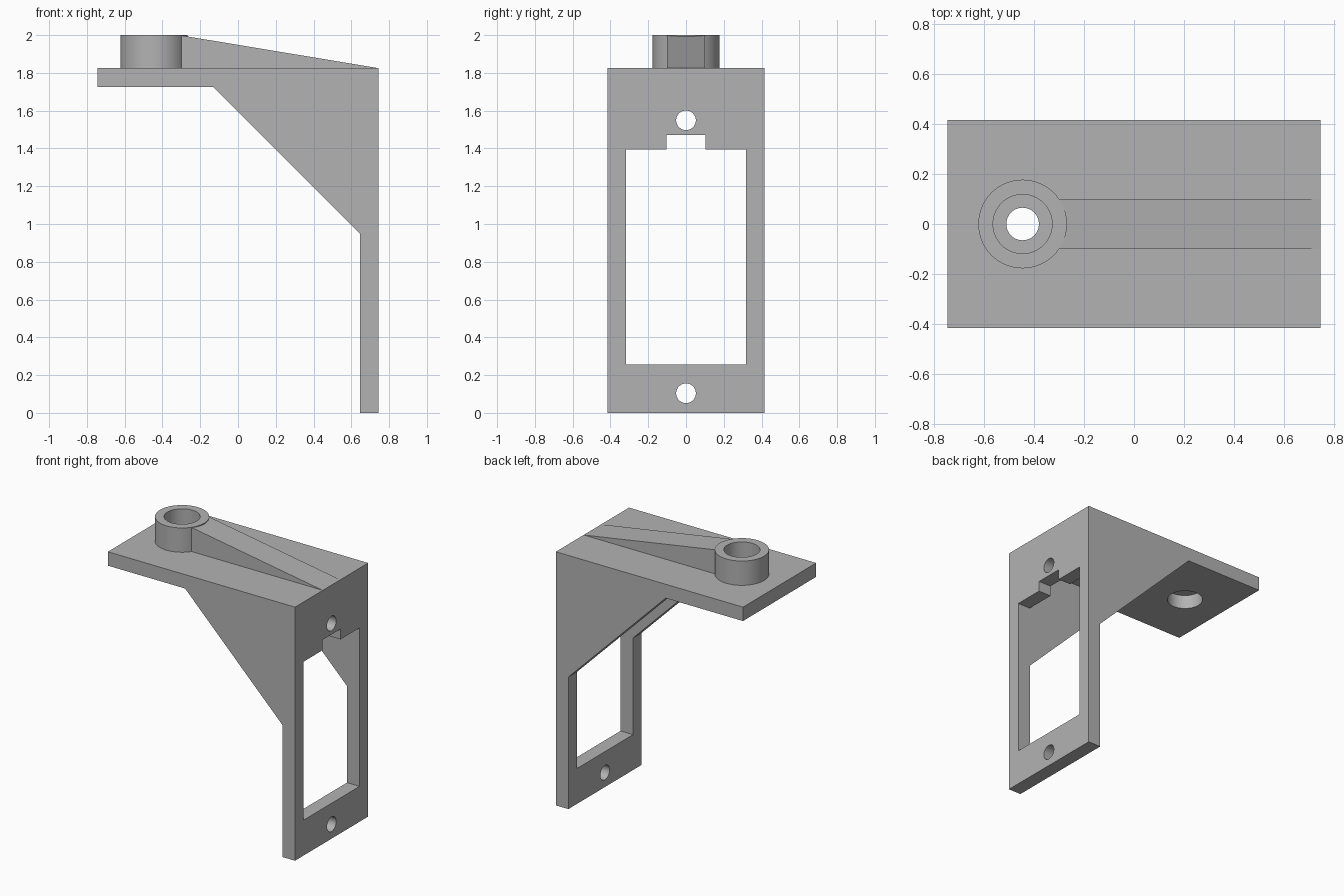
import bpy, bmesh, math
from mathutils import Matrix, Vector

cube = bpy.data.objects.get("Cube")
if cube:
    bpy.data.objects.remove(cube, do_unlink=True)

grey = bpy.data.materials.new("plain grey")
grey.use_nodes = True
grey.diffuse_color = (0.45, 0.45, 0.45, 1)
grey.node_tree.nodes["Principled BSDF"].inputs["Base Color"].default_value = grey.diffuse_color


def finish(name, bm):
    bmesh.ops.recalc_face_normals(bm, faces=bm.faces)
    mesh = bpy.data.meshes.new(name)
    bm.to_mesh(mesh)
    bm.free()
    mesh.materials.append(grey)
    obj = bpy.data.objects.new(name, mesh)
    bpy.context.collection.objects.link(obj)
    return obj


def extrude_profile(name, points, to_3d, start, end):
    """Extrude a flat outline between two depths."""
    bm = bmesh.new()
    face = bm.faces.new([bm.verts.new(to_3d(a, b, start)) for a, b in points])
    out = bmesh.ops.extrude_face_region(bm, geom=[face])
    verts = [v for v in out["geom"] if isinstance(v, bmesh.types.BMVert)]
    shift = Vector(to_3d(0, 0, end)) - Vector(to_3d(0, 0, start))
    bmesh.ops.translate(bm, verts=verts, vec=shift)
    return finish(name, bm)


def side(x, z, y):
    return (x, y, z)


def facing(y, z, x):
    return (x, y, z)


def cylinder(name, radius, depth, centre, turn=Matrix()):
    bm = bmesh.new()
    bmesh.ops.create_cone(bm, cap_ends=True, segments=64, radius1=radius, radius2=radius,
                          depth=depth, matrix=Matrix.Translation(centre) @ turn)
    return finish(name, bm)


def cut(target, cutter):
    cutter.hide_render = True
    mod = target.modifiers.new("cut", "BOOLEAN")
    mod.operation = "DIFFERENCE"
    mod.solver = "EXACT"
    mod.object = cutter
    bpy.context.view_layer.objects.active = target
    bpy.ops.object.modifier_apply(modifier=mod.name)
    bpy.data.objects.remove(cutter, do_unlink=True)


def smooth(obj):
    bpy.ops.object.select_all(action="DESELECT")
    obj.select_set(True)
    bpy.context.view_layer.objects.active = obj
    bpy.ops.object.shade_smooth_by_angle(angle=math.radians(30))


HALF_X, HALF_Y, WALL_X = 0.745, 0.416, 0.645
TOP, UNDER, INNER_Y = 1.825, 1.725, 0.318
BOSS_X, BORE = -0.445, 0.118

# Angled bracket: top plate, upright plate and both side gussets
bracket = extrude_profile("bracket", [
    (-HALF_X, TOP), (-HALF_X, UNDER), (-0.13, UNDER), (WALL_X, 0.95),
    (WALL_X, 0), (HALF_X, 0), (HALF_X, TOP)], side, -HALF_Y, HALF_Y)

# Hollow between the gussets
cut(bracket, extrude_profile("hollow_cutter", [
    (-0.4, UNDER), (-0.4, 0.5), (WALL_X, 0.5), (WALL_X, UNDER)], side, -INNER_Y, INNER_Y))

# Window with a notch at its top
cut(bracket, extrude_profile("window_cutter", [
    (-INNER_Y, 0.255), (INNER_Y, 0.255), (INNER_Y, 1.395), (0.102, 1.395),
    (0.102, 1.47), (-0.102, 1.47), (-0.102, 1.395), (-INNER_Y, 1.395)],
    facing, 0.6, 0.8))

# Screw holes in the upright plate, then the bore through the top plate
for z in (0.104, 1.549):
    cut(bracket, cylinder("screw_hole_cutter", 0.052, 0.3, (0.7, 0, z),
                          Matrix.Rotation(math.pi / 2, 4, "Y")))
cut(bracket, cylinder("bore_cutter", BORE, 0.3, (BOSS_X, 0, 1.775)))
smooth(bracket)

# Round boss with an inner ledge, turned from a profile
bm = bmesh.new()
profile = [(0.177, TOP), (0.177, 2), (BORE, 2), (BORE, 1.865), (0.065, 1.865), (0.065, TOP)]
verts = [bm.verts.new((BOSS_X + r, 0, z)) for r, z in profile]
edges = [bm.edges.new((verts[i - 1], v)) for i, v in enumerate(verts)]
bmesh.ops.spin(bm, geom=verts + edges, cent=(BOSS_X, 0, 0), axis=(0, 0, 1),
               angle=math.tau, steps=64, use_merge=True)
bmesh.ops.remove_doubles(bm, verts=bm.verts, dist=0.0001)
smooth(finish("boss", bm))

# Sloping rib from the boss to the plate edge
extrude_profile("sloping_rib", [
    (-0.305, 1.8), (0.7, 1.8), (HALF_X, TOP), (-0.305, 1.999)], side, -0.1, 0.1)
